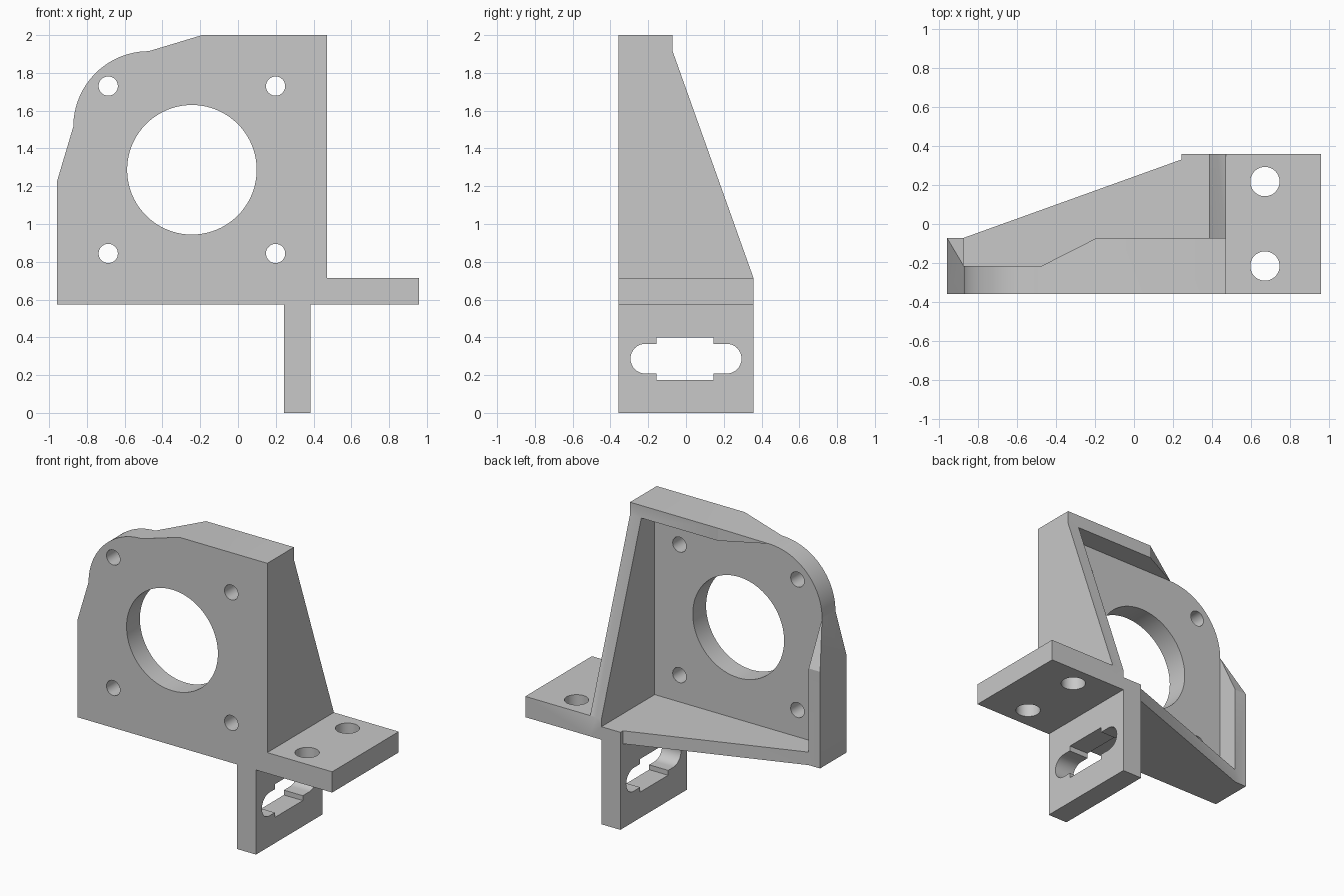
import bpy, bmesh, math
from mathutils import Vector

if "Cube" in bpy.data.objects:
    bpy.data.objects.remove(bpy.data.objects["Cube"], do_unlink=True)

L, R, F, B = -0.957, 0.47, -0.357, 0.357   # left, right, front, back limits
PLATE_BACK, RIM_BACK = -0.214, -0.071
FLOOR, INNER_FLOOR, SHELF_TOP = 0.574, 0.662, 0.715
TOP, INNER_TOP = 2.0, 1.915
INNER_L, INNER_R, TAB_L = -0.872, 0.385, 0.243

metal = bpy.data.materials.new("light grey metal")
metal.use_nodes = True
GREY = (0.58, 0.58, 0.58, 1)
metal.diffuse_color = GREY
metal.node_tree.nodes["Principled BSDF"].inputs["Base Color"].default_value = GREY


def add_object(name, bm):
    bmesh.ops.recalc_face_normals(bm, faces=bm.faces)
    mesh = bpy.data.meshes.new(name)
    bm.to_mesh(mesh)
    bm.free()
    mesh.materials.append(metal)
    obj = bpy.data.objects.new(name, mesh)
    bpy.context.collection.objects.link(obj)
    return obj


def prism(name, profile, axis, low, high):
    """Extrude a 2D profile along an axis; profile uses the other two axes in order."""
    def place(p, d):
        c = list(p)
        c.insert("xyz".index(axis), d)
        return Vector(c)
    bm = bmesh.new()
    face = bm.faces.new([bm.verts.new(place(p, low)) for p in profile])
    ext = bmesh.ops.extrude_face_region(bm, geom=[face])
    verts = [v for v in ext["geom"] if isinstance(v, bmesh.types.BMVert)]
    bmesh.ops.translate(bm, verts=verts, vec=place((0, 0), high - low))
    return add_object(name, bm)


def hull(name, points):
    bm = bmesh.new()
    for p in points:
        bm.verts.new(p)
    bmesh.ops.convex_hull(bm, input=bm.verts)
    return add_object(name, bm)


def arc(cx, cy, r, start, end, steps):
    angles = [math.radians(start + (end - start) * i / steps) for i in range(steps + 1)]
    return [(cx + r * math.cos(a), cy + r * math.sin(a)) for a in angles]


def circle(cx, cy, r, steps=48):
    return arc(cx, cy, r, 0, 360, steps)[:-1]


def rect(a0, b0, a1, b1):
    return [(a0, b0), (a1, b0), (a1, b1), (a0, b1)]


# Face plate with the rounded corner
corner = arc(-0.472, 1.515, 0.4, 180, 90, 24)
bracket = prism("motor_bracket",
                [(L, FLOOR), (L, 1.23)] + corner + [(-0.19, TOP), (R, TOP), (R, FLOOR)],
                "y", F, PLATE_BACK)

# Rims along the top and the side, each fading into the plate
top_rim = hull("top_rim", [
    (x, y, z) for y in (F, RIM_BACK) for x, z in
    ((-0.19, TOP), (R, TOP), (R, INNER_TOP), (-0.19, INNER_TOP))
] + [(-0.472, y, INNER_TOP) for y in (F, PLATE_BACK)])
side_rim = hull("side_rim", [
    (x, y, z) for y in (F, RIM_BACK) for x in (L, INNER_L) for z in (FLOOR, 1.23)
] + [(INNER_L, y, 1.515) for y in (F, PLATE_BACK)])

# Tapered gusset walls
side_wall = prism("side_wall", [(F, FLOOR), (F, TOP), (RIM_BACK, TOP), (RIM_BACK, INNER_TOP),
                                (B, SHELF_TOP), (B, FLOOR)], "x", INNER_R, R)
bottom_wall = prism("bottom_wall", [(L, F), (R, F), (R, B), (TAB_L, B), (TAB_L, 0.33),
                                    (INNER_L, RIM_BACK), (L, RIM_BACK)],
                    "z", FLOOR, INNER_FLOOR)

# Mounting shelf and hanging tab
shelf = prism("shelf", rect(INNER_R + 0.04, F, 0.957, B), "z", FLOOR, SHELF_TOP)
tab = prism("tab", rect(TAB_L, F, INNER_R, B), "z", 0, INNER_FLOOR - 0.02)

# Cutters: motor bore, screw holes, shelf holes, stepped slot
cutters = [prism("bore", circle(-0.244, 1.287, 0.343, 80), "y", -0.6, 0)]
for x in (-0.687, 0.199):
    for z in (0.844, 1.73):
        cutters.append(prism("screw_hole", circle(x, z, 0.051, 32), "y", -0.6, 0))
for y in (-0.215, 0.217):
    cutters.append(prism("shelf_hole", circle(0.67, y, 0.075), "z", 0.5, 0.9))
slot_ends = arc(0.215, 0.287, 0.079, -90, 90, 16) + arc(-0.215, 0.287, 0.079, 90, 270, 16)
cutters.append(prism("slot", slot_ends, "x", 0.1, 0.5))
cutters.append(prism("slot_middle", rect(-0.155, 0.175, 0.145, 0.4), "x", 0.1, 0.5))

# Fuse the parts, then cut the openings
parts = [side_wall, bottom_wall, top_rim, side_rim, shelf, tab]
for operation, group in (("UNION", parts), ("DIFFERENCE", cutters)):
    for obj in group:
        mod = bracket.modifiers.new(obj.name, "BOOLEAN")
        mod.operation, mod.solver, mod.object = operation, "EXACT", obj
bpy.context.view_layer.update()
fused = bpy.data.meshes.new_from_object(
    bracket.evaluated_get(bpy.context.evaluated_depsgraph_get()))
bracket.modifiers.clear()
bracket.data = fused
for obj in parts + cutters:
    bpy.data.objects.remove(obj, do_unlink=True)

# Tidy flat areas and smooth the round ones
bm = bmesh.new()
bm.from_mesh(fused)
bmesh.ops.remove_doubles(bm, verts=bm.verts, dist=0.0005)
bmesh.ops.dissolve_limit(bm, angle_limit=math.radians(0.5), verts=bm.verts, edges=bm.edges)
bmesh.ops.triangulate(bm, faces=[f for f in bm.faces if len(f.verts) > 4])
bm.to_mesh(fused)
bm.free()
fused.materials.clear()
fused.materials.append(metal)
bpy.context.view_layer.objects.active = bracket
bracket.select_set(True)
bpy.ops.object.shade_smooth_by_angle(angle=math.radians(25))
